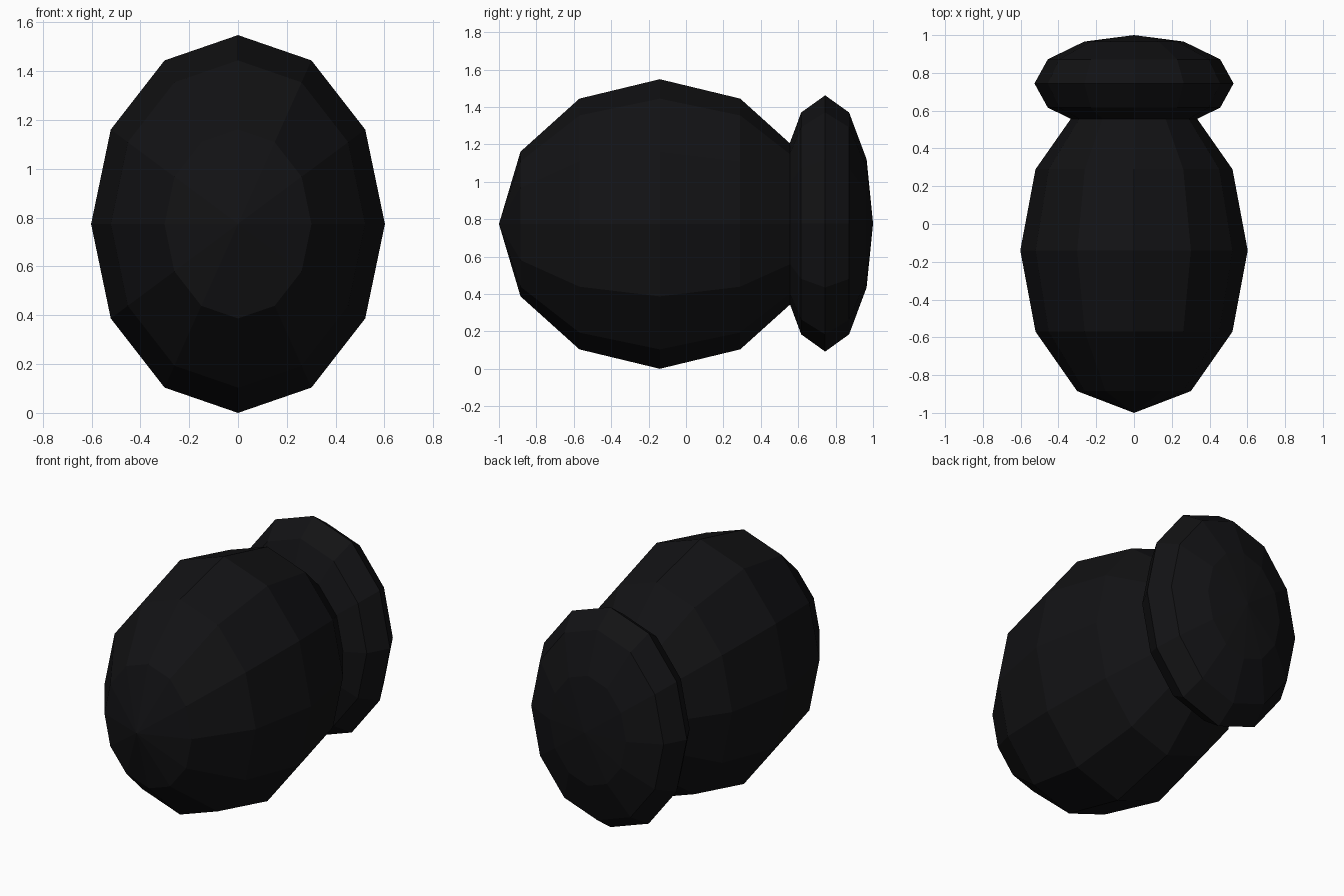
import bpy
import math
from mathutils import Matrix

if "Cube" in bpy.data.objects:
    bpy.data.objects.remove(bpy.data.objects["Cube"])

black = bpy.data.materials.new("black")
black.diffuse_color = (0.006, 0.006, 0.007, 1)
black.use_nodes = True
black.node_tree.nodes["Principled BSDF"].inputs["Base Color"].default_value = black.diffuse_color


def ellipsoid(name, y, z, radii):
    # Low-poly sphere with its poles along y, stretched to the given radii
    bpy.ops.mesh.primitive_uv_sphere_add(segments=12, ring_count=6, radius=1)
    ob = bpy.context.object
    ob.name = name
    ob.data.transform(Matrix.Rotation(math.pi / 2, 4, 'X'))
    ob.data.transform(Matrix.Diagonal((*radii, 1)))
    ob.location = (0, y, z)
    ob.data.materials.append(black)
    return ob


# Large egg-shaped body at the front
ellipsoid("body", -0.14, 0.774, (0.602, 0.86, 0.774))
# Flattened disc at the back, overlapping the body
ellipsoid("rear_disc", 0.744, 0.777, (0.527, 0.256, 0.685))
